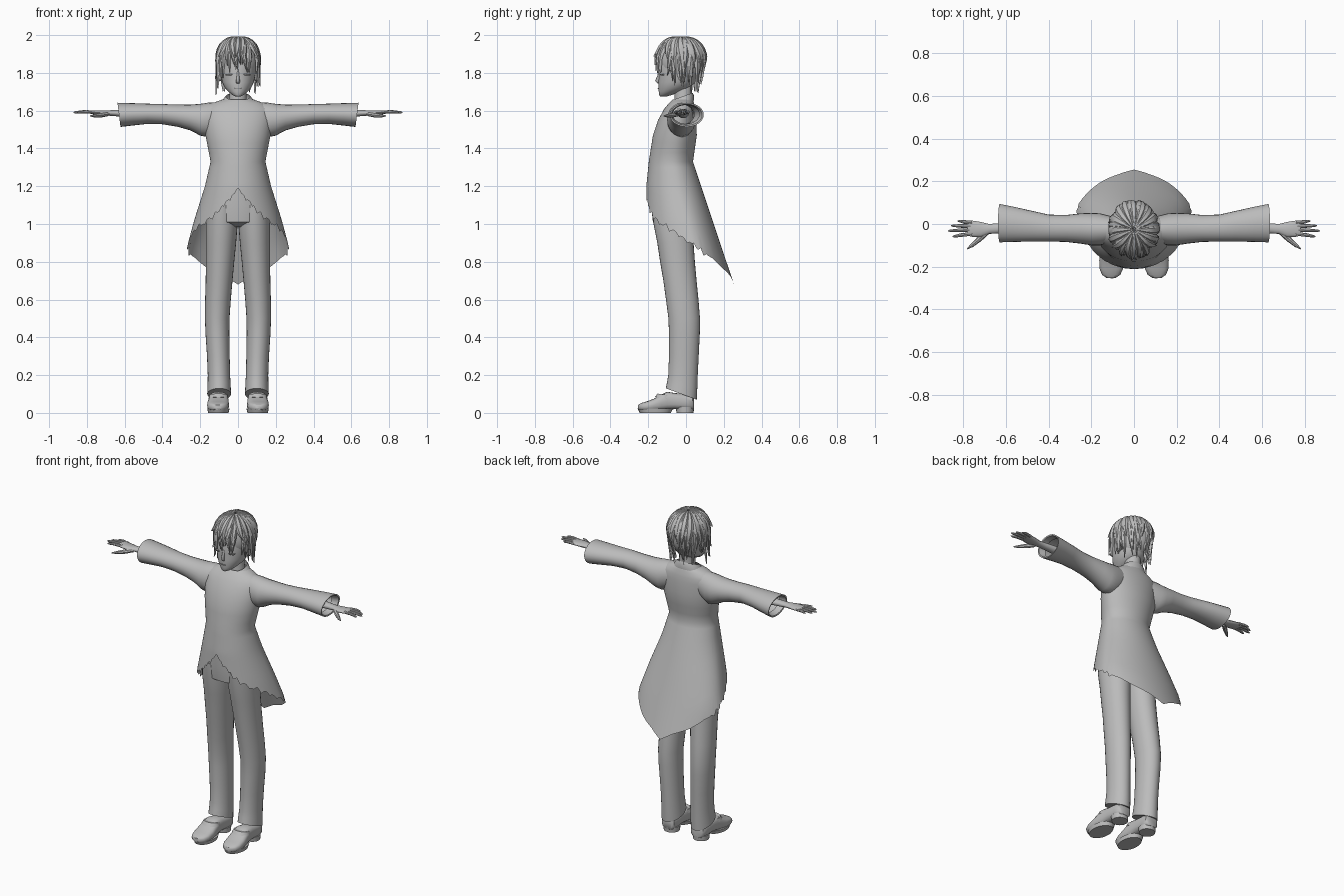
import bpy, bmesh, math, random
from math import sin, cos, pi, radians
from mathutils import Vector

random.seed(4)
cube = bpy.data.objects.get("Cube")
if cube:
    bpy.data.objects.remove(cube, do_unlink=True)

GREY = (0.5, 0.5, 0.5, 1)
mat = bpy.data.materials.new("plain grey")
mat.use_nodes = True
mat.diffuse_color = GREY
mat.node_tree.nodes["Principled BSDF"].inputs["Base Color"].default_value = GREY


def finish(name, bm, angle=40):
    bmesh.ops.recalc_face_normals(bm, faces=bm.faces)
    me = bpy.data.meshes.new(name)
    bm.to_mesh(me)
    bm.free()
    me.materials.append(mat)
    for p in me.polygons:
        p.use_smooth = True
    me.set_sharp_from_angle(angle=radians(angle))
    ob = bpy.data.objects.new(name, me)
    bpy.context.scene.collection.objects.link(ob)
    return ob


def loft(name, rings, start=True, end=True, angle=40):
    """Skin closed rings of points, with optional end caps."""
    bm = bmesh.new()
    rows = [[bm.verts.new(p) for p in r] for r in rings]
    n = len(rows[0])
    for a, b in zip(rows, rows[1:]):
        for i in range(n):
            j = (i + 1) % n
            bm.faces.new((a[i], a[j], b[j], b[i]))
    if start:
        bm.faces.new(rows[0])
    if end:
        bm.faces.new(rows[-1])
    return finish(name, bm, angle)


def around(n):
    return [2 * pi * i / n for i in range(n)]


def flat_point(t, z, cx, hw, front, back, cy=None):
    """Point on an egg-shaped level section; t = 0 faces the front."""
    cy = (front + back) / 2 if cy is None else cy
    depth = cy - front if cos(t) > 0 else back - cy
    return (cx + hw * sin(t), cy - depth * cos(t), z)


def level(z, cx, hw, front, back, n=28, tilt=0):
    return [flat_point(t, z + tilt * cos(t), cx, hw, front, back) for t in around(n)]


def side_ring(x, y0, y1, z0, z1, n=24, slant=0):
    return [(x + slant * sin(t), (y0 + y1) / 2 + (y1 - y0) / 2 * cos(t),
             (z0 + z1) / 2 + (z1 - z0) / 2 * sin(t)) for t in around(n)]


def mirrored(rings, s):
    return [[(s * x, y, z) for x, y, z in r] for r in rings]


def tube(name, path, radii, s, n=8):
    pts = [Vector((s * x, y, z)) for x, y, z in path]
    rings = []
    for i, p in enumerate(pts):
        d = (pts[min(i + 1, len(pts) - 1)] - pts[max(i - 1, 0)]).normalized()
        u = d.cross(Vector((0, 0, 1))).normalized()
        v = u.cross(d)
        rings.append([p + radii[i] * (cos(t) * u + sin(t) * v) for t in around(n)])
    return loft(name, rings)


def lerp(table, k):
    """Linear lookup in rows sorted by their first value."""
    for a, b in zip(table, table[1:]):
        if k <= b[0]:
            f = max(0, (k - a[0]) / (b[0] - a[0]))
            return [p + (q - p) * f for p, q in zip(a[1:], b[1:])]
    return list(table[-1][1:])


# Coat: height, half width, front, back, widest line
coat = [(.68, .285, -.215, .255, .06), (.87, .272, -.215, .19, .04), (1.02, .232, -.215, .14, .0),
        (1.2, .175, -.21, .08, -.05), (1.33, .145, -.197, .037, -.07), (1.47, .172, -.175, .057, -.05),
        (1.55, .18, -.148, .056, -.04), (1.61, .175, -.115, .05, -.03), (1.64, .135, -.09, .042, -.03),
        (1.66, .08, -.07, .035, -.02)]
# Ragged hem: angle from the front, height
hem = [(0, 1.19), (15, 1.12), (25, 1.07), (40, 1.025), (60, .98), (75, .94), (90, .89),
       (105, .85), (125, .82), (145, .765), (165, .725), (180, .68)]


def hem_height(t):
    d = abs(math.degrees((t + pi) % (2 * pi) - pi))
    z = lerp(hem, d)[0]
    if 5 < d < 115:
        z = round(z / .032) * .032 + .012 * ((d / 9) % 1)
    return z


COLS = 120
rows = []
for k in range(9):
    f = k / 8
    ring = []
    for t in around(COLS):
        z = hem_height(t) * (1 - f) + 1.3 * f
        w, fr, bk, cy = lerp(coat, z)
        ring.append(flat_point(t, z, 0, w, fr, bk, cy))
    rows.append(ring)
for z in (1.33, 1.38, 1.43, 1.47, 1.51, 1.55, 1.58, 1.61, 1.625, 1.64, 1.65, 1.66):
    w, fr, bk, cy = lerp(coat, z)
    rows.append([flat_point(t, z, 0, w, fr, bk, cy) for t in around(COLS)])
loft("coat", rows, False, False)

# Collar, dipping at the front
loft("collar", [level(1.635, 0, .095, -.1, .042, tilt=-.018), level(1.66, 0, .078, -.085, .042, tilt=-.02),
                level(1.675, 0, .065, -.075, .035, tilt=-.02)], False, False)

# Neck, head and face
loft("neck", [level(1.6, 0, .06, -.065, .035), level(1.66, 0, .045, -.06, .03),
              level(1.74, 0, .043, -.06, .035)])
loft("head", [level(1.676, 0, .014, -.138, -.1), level(1.683, 0, .03, -.142, -.075),
              level(1.7, 0, .05, -.144, -.03), level(1.72, 0, .069, -.146, .02),
              level(1.75, 0, .084, -.147, .05), level(1.79, 0, .092, -.143, .07),
              level(1.84, 0, .097, -.147, .08), level(1.9, 0, .09, -.125, .07)], angle=60)
loft("nose", [level(1.745, 0, .011, -.15, -.13, 8), level(1.757, 0, .01, -.164, -.13, 8),
              level(1.785, 0, .007, -.152, -.13, 8), level(1.81, 0, .005, -.146, -.13, 8)], angle=80)
loft("mouth", [level(1.716, 0, .018, -.149, -.13, 12), level(1.721, 0, .02, -.151, -.13, 12)])

# Trouser seat
loft("trouser_seat", [level(.985, 0, .09, -.12, -.02), level(1.01, 0, .155, -.175, .025),
                      level(1.1, 0, .165, -.185, .04), level(1.25, 0, .135, -.18, .025)])

for s, side in ((1, "left"), (-1, "right")):
    # Sleeve with open flared cuff
    arm = [(.1, -.085, .035, 1.49, 1.645), (.16, -.1, .05, 1.46, 1.642), (.2, -.1, .052, 1.468, 1.636),
           (.25, -.092, .05, 1.495, 1.632), (.32, -.084, .042, 1.515, 1.632), (.4, -.082, .044, 1.528, 1.635),
           (.48, -.082, .062, 1.53, 1.637), (.56, -.084, .08, 1.522, 1.64), (.63, -.086, .094, 1.514, 1.642)]
    cuff = [(.628, -.078, .086, 1.522, 1.634), (.59, -.07, .07, 1.53, 1.63)]
    loft(side + "_sleeve", mirrored([side_ring(*r, slant=.008 if r[0] > .5 else 0)
                                     for r in arm + cuff], s), False, False)
    # Forearm, palm, fingers and thumb
    palm = [(.5, -.045, .015, 1.56, 1.61), (.64, -.045, .003, 1.57, 1.604), (.68, -.046, .0, 1.573, 1.602),
            (.72, -.062, .01, 1.576, 1.602), (.76, -.06, .016, 1.58, 1.602), (.782, -.054, .014, 1.583, 1.6)]
    loft(side + "_hand", mirrored([side_ring(*r, n=16) for r in palm], s))
    for name, y0, y1, tip in (("index", -.046, -.058, .852), ("middle", -.028, -.032, .872),
                              ("ring", -.01, -.008, .858), ("little", .006, .014, .828)):
        mid = (.77 + tip) / 2
        tube(f"{side}_{name}_finger", [(.76, y0, 1.592), (mid, (y0 + y1) / 2, 1.594), (tip - .01, y1, 1.591),
                                       (tip, y1, 1.59)], (.009, .0085, .006, .002), s)
    tube(side + "_thumb", [(.69, -.04, 1.583), (.725, -.07, 1.577), (.76, -.1, 1.573), (.782, -.117, 1.572)],
         (.012, .013, .009, .003), s)

    # Trouser leg
    leg = [(1.1, .085, .078, -.18, .035), (1.0, .086, .084, -.172, .035), (.9, .09, .08, -.152, .04),
           (.8, .095, .075, -.137, .047), (.7, .1, .071, -.12, .056), (.6, .106, .068, -.106, .066),
           (.5, .11, .065, -.093, .074), (.42, .109, .063, -.09, .073), (.3, .104, .06, -.09, .067),
           (.2, .101, .059, -.094, .062), (.15, .1, .061, -.1, .06), (.1, .1, .063, -.107, .057)]
    loft(side + "_trouser_leg", mirrored([level(z, cx, hw, f, b, tilt=max(0, .03 - .3 * (z - .1)))
                                          for z, cx, hw, f, b in leg], s), angle=60)
    # Shoe: distance, half width, bottom, top
    shoe = [(.042, .028, .02, .075), (.034, .042, .016, .095), (0, .047, .016, .1), (-.06, .046, .02, .105),
            (-.1, .05, .016, .112), (-.13, .054, .012, .098), (-.17, .058, .01, .075), (-.21, .055, .01, .06),
            (-.238, .043, .012, .052), (-.254, .02, .018, .042)]
    rings = []
    for y, hw, z0, z1 in shoe:
        cx, h = .1 - y * .03, (z1 - z0) / 2
        rings.append([(cx + hw * math.copysign(abs(cos(t)) ** .7, cos(t)), y,
                       z0 + h + h * math.copysign(abs(sin(t)) ** .7, sin(t))) for t in around(20)])
    loft(side + "_shoe", mirrored(rings, s), angle=50)
    loft(side + "_shoe_heel", mirrored([level(0, .1, .046, -.05, .04, 20), level(.03, .1, .048, -.055, .043, 20)], s))
    loft(side + "_shoe_sole", mirrored([level(0, .104, .054, -.245, -.08, 24),
                                        level(.022, .104, .059, -.256, -.07, 24)], s))
    loft(side + "_shoe_strap", mirrored([level(.078, .103, .053, -.165, -.07, 16, .006),
                                         level(.096, .103, .047, -.15, -.07, 16, .006)], s))
    # Ear and eyelid
    loft(side + "_ear", mirrored([side_ring(.08, -.045, -.01, 1.76, 1.81, 12),
                                  side_ring(.1, -.045, .0, 1.755, 1.82, 12)], s))
    loft(side + "_eyelid", mirrored([level(1.787, .043, .022, -.136, -.11, 12),
                                     level(1.793, .043, .024, -.139, -.11, 12)], s))

# Hair: rounded cap under swept, tapering locks
bm = bmesh.new()
bmesh.ops.create_uvsphere(bm, u_segments=32, v_segments=18, radius=1)
for v in bm.verts:
    v.co = Vector((v.co.x * .108, v.co.y * .122 - .022, v.co.z * .128 + 1.857))
finish("hair_cap", bm)


def scalp(a, phi, lift):
    """Point on the hair surface; a = 0 faces the front."""
    over = max(0, phi - radians(80))
    tuck = .08 + .22 * max(0, -cos(a)) ** 2
    r = (sin(phi) if phi < radians(80) else sin(radians(80)) - tuck * over) + lift
    drop = cos(phi) if phi < pi / 2 else -(phi - pi / 2)
    return Vector((.115 * r * sin(a), -.025 - .13 * r * cos(a), 1.857 + (.132 + .1 * lift) * drop))


bm = bmesh.new()
STEPS = 9
for layer, (count, scale, puff) in enumerate(((26, 1, 0), (22, .86, .04), (16, .68, .07))):
    for i in range(count):
        a0 = 2 * pi * (i + .5 * layer) / count + random.uniform(-.08, .08)
        reach = radians(lerp([(-1, 150), (-.3, 152), (.2, 146), (.6, 122), (1, 112)], cos(a0))[0])
        reach *= scale * random.uniform(.93, 1.05)
        twist, flare = random.uniform(-.3, .3), random.uniform(.0, .13)
        half = 1.35 * pi / count
        last = None
        for k in range(STEPS + 1):
            t = k / STEPS
            a, phi = a0 + twist * t * t, .04 + reach * t
            w = half * (1 - t ** 3) * (1 if t < .9 else .7)
            lift = puff * sin(pi * min(t * 1.2, 1)) + flare * t ** 3
            row = [bm.verts.new(scalp(a + w * d, phi, lift + e))
                   for d, e in ((-1, -.02), (-.4, .045), (.4, .045), (1, -.02))]
            if last:
                for j in range(3):
                    bm.faces.new((last[j], last[j + 1], row[j + 1], row[j]))
            last = row
bmesh.ops.remove_doubles(bm, verts=bm.verts, dist=.0002)
finish("hair_locks", bm, 35)
